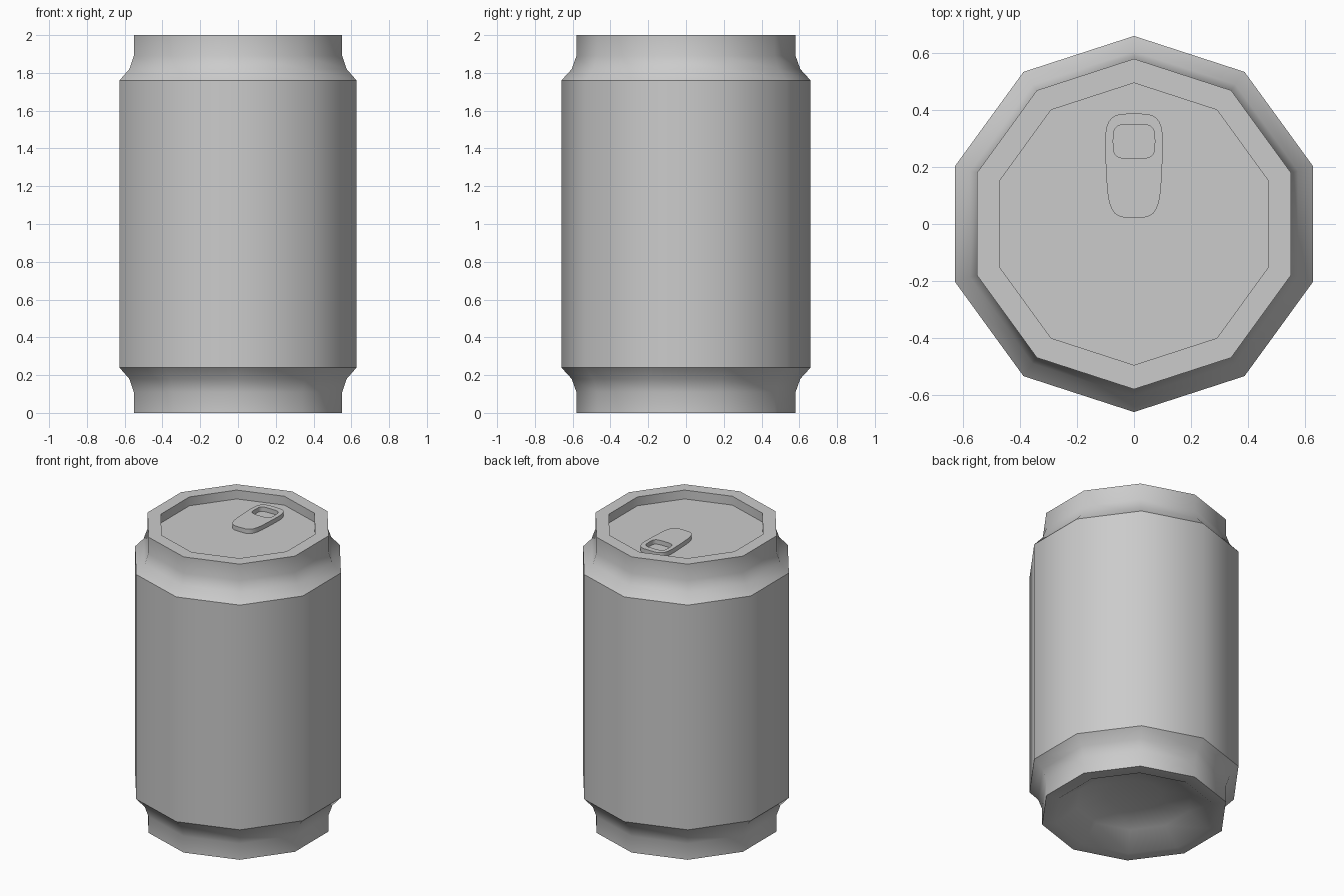
import bpy, bmesh
from math import sin, cos, pi, radians, copysign

if "Cube" in bpy.data.objects:
    bpy.data.objects.remove(bpy.data.objects["Cube"])

SIDES = 10
LID_Z = 1.94


def finish(bm, name, angle):
    bmesh.ops.recalc_face_normals(bm, faces=bm.faces)
    mesh = bpy.data.meshes.new(name)
    bm.to_mesh(mesh)
    bm.free()
    obj = bpy.data.objects.new(name, mesh)
    bpy.context.collection.objects.link(obj)
    bpy.ops.object.select_all(action='DESELECT')
    obj.select_set(True)
    bpy.context.view_layer.objects.active = obj
    bpy.ops.object.shade_smooth_by_angle(angle=radians(angle))
    return obj


def bridge(bm, a, b):
    n = len(a)
    for i in range(n):
        j = (i + 1) % n
        bm.faces.new((a[i], a[j], b[j], b[i]))


# Can: ten-sided lathe, from the domed base up round the outside to the lid
profile = [(0.18, 0.13), (0.36, 0.09), (0.495, 0), (0.58, 0), (0.58, 0.11),
           (0.605, 0.18), (0.66, 0.24), (0.66, 1.76), (0.605, 1.82),
           (0.58, 1.89), (0.58, 2), (0.495, 2), (0.495, LID_Z)]
bm = bmesh.new()
rings = [[bm.verts.new((r * sin(2 * pi * i / SIDES), r * cos(2 * pi * i / SIDES), z))
          for i in range(SIDES)] for r, z in profile]
for lower, upper in zip(rings, rings[1:]):
    bridge(bm, lower, upper)
bm.faces.new(rings[0])
bm.faces.new(rings[-1])
finish(bm, "can_body", 38)


# Pull tab: rounded tapering plate with a rounded finger hole
def rounded_loop(bm, cy, hx, hy, taper, z, power=0.5, n=32):
    verts = []
    for i in range(n):
        c, s = cos(2 * pi * i / n), sin(2 * pi * i / n)
        x = copysign(abs(c) ** power, c)
        y = copysign(abs(s) ** power, s)
        verts.append(bm.verts.new((x * (hx + taper * y), cy + hy * y, z)))
    return verts


bm = bmesh.new()
loops = []
for z in (LID_Z, LID_Z + 0.03):
    outer = rounded_loop(bm, 0.205, 0.099, 0.183, 0.008, z)
    hole = rounded_loop(bm, 0.29, 0.073, 0.06, 0, z)
    loops.append((outer, hole))
(outer_low, hole_low), (outer_top, hole_top) = loops
bridge(bm, outer_low, outer_top)
bridge(bm, outer_top, hole_top)
bridge(bm, hole_top, hole_low)
bridge(bm, hole_low, outer_low)
finish(bm, "pull_tab", 40)
